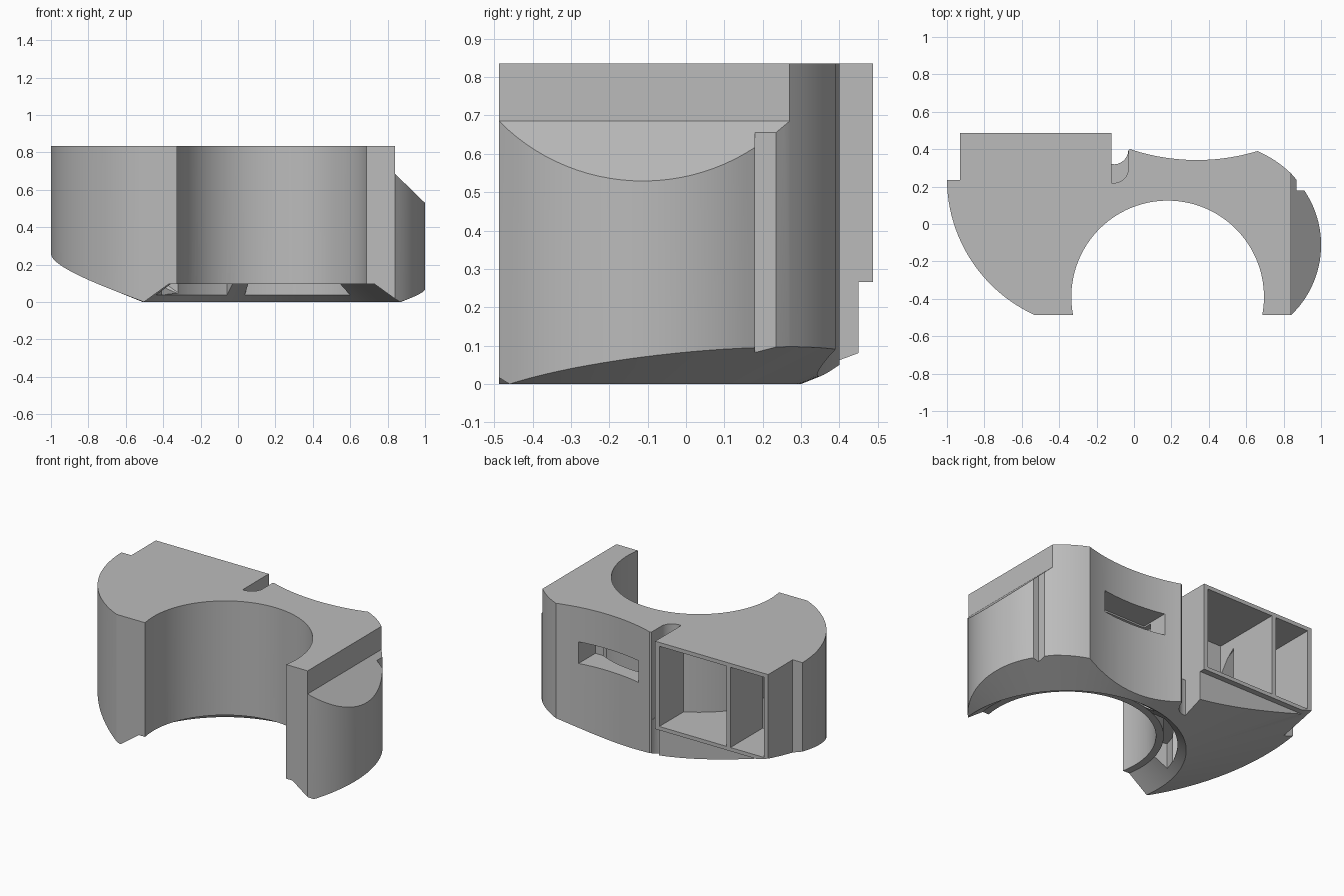
import bpy, bmesh, math
from mathutils import Vector

if "Cube" in bpy.data.objects:
    bpy.data.objects.remove(bpy.data.objects["Cube"], do_unlink=True)

BORE = Vector((0.18, -0.39))
BORE_R = 0.515
HEIGHT = 0.835

grey = bpy.data.materials.new("plain grey")
grey.use_nodes = True
grey.diffuse_color = (0.5, 0.5, 0.5, 1)
grey.node_tree.nodes["Principled BSDF"].inputs["Base Color"].default_value = (0.5, 0.5, 0.5, 1)


def make(name, bm):
    bmesh.ops.recalc_face_normals(bm, faces=bm.faces)
    mesh = bpy.data.meshes.new(name)
    bm.to_mesh(mesh)
    bm.free()
    obj = bpy.data.objects.new(name, mesh)
    bpy.context.collection.objects.link(obj)
    mesh.materials.append(grey)
    return obj


def arc(center, r, a0, a1, n=32):
    angles = [math.radians(a0 + (a1 - a0) * i / n) for i in range(n + 1)]
    return [(center[0] + r * math.cos(a), center[1] + r * math.sin(a)) for a in angles]


def arc3(a, b, c, n=24):
    """Arc from a through b to c."""
    (ax, ay), (bx, by), (cx, cy) = a, b, c
    d = 2 * (ax * (by - cy) + bx * (cy - ay) + cx * (ay - by))
    sa, sb, sc = ax * ax + ay * ay, bx * bx + by * by, cx * cx + cy * cy
    o = Vector(((sa * (by - cy) + sb * (cy - ay) + sc * (ay - by)) / d,
                (sa * (cx - bx) + sb * (ax - cx) + sc * (bx - ax)) / d))
    va, vc = Vector(a) - o, Vector(c) - o
    start = math.atan2(va.y, va.x)
    sweep = math.atan2(va.x * vc.y - va.y * vc.x, va.dot(vc))
    pts = arc(o, va.length, math.degrees(start), math.degrees(start + sweep), n)
    return [a] + pts[1:-1] + [c]


def prism(name, outline, z0, z1):
    bm = bmesh.new()
    face = bm.faces.new([bm.verts.new((x, y, z0)) for x, y in outline])
    up = bmesh.ops.extrude_face_region(bm, geom=[face])["geom"]
    bmesh.ops.translate(bm, verts=[v for v in up if isinstance(v, bmesh.types.BMVert)],
                        vec=(0, 0, z1 - z0))
    return make(name, bm)


def box(name, x0, x1, y0, y1, z0, z1):
    return prism(name, [(x0, y0), (x1, y0), (x1, y1), (x0, y1)], z0, z1)


def hull(name, points):
    bm = bmesh.new()
    for p in points:
        bm.verts.new(p)
    bmesh.ops.convex_hull(bm, input=bm.verts)
    return make(name, bm)


def lathe(name, profile, steps=128):
    """Closed solid turned about the bore axis; first and last points lie on it."""
    bm = bmesh.new()
    vs = [bm.verts.new((BORE.x + r, BORE.y, z)) for r, z in profile]
    edges = [bm.edges.new(p) for p in zip(vs, vs[1:])]
    bmesh.ops.spin(bm, geom=vs + edges, cent=(BORE.x, BORE.y, 0), axis=(0, 0, 1),
                   angle=math.tau, steps=steps)
    bmesh.ops.remove_doubles(bm, verts=bm.verts, dist=0.0001)
    return make(name, bm)


def cut(target, cutter):
    cutter.hide_render = True
    mod = target.modifiers.new("cut", "BOOLEAN")
    mod.operation, mod.solver, mod.object = "DIFFERENCE", "EXACT", cutter
    bpy.context.view_layer.objects.active = target
    bpy.ops.object.modifier_apply(modifier=mod.name)
    bpy.data.objects.remove(cutter, do_unlink=True)


def ring_sector(name, a0, a1, z0, z1):
    return prism(name, arc(BORE, 0.56, a0, a1) + arc(BORE, 0.64, a1, a0), z0, z1)


# Main body outline, counter-clockwise from the front right foot
outline = arc3((0.84, -0.487), (1.0, -0.13), (0.91, 0.18))
outline += [(0.87, 0.18), (0.87, 0.235)]
outline += arc3((0.84, 0.27), (0.76, 0.335), (0.66, 0.39), 8)
outline += arc3((0.66, 0.39), (0.34, 0.342), (-0.02, 0.40))[1:]
outline += arc3((-0.03, 0.395), (-0.055, 0.34), (-0.12, 0.32), 8)
outline += [(-0.12, 0.487), (-0.93, 0.487), (-0.93, 0.235)]
outline += arc3((-1.0, 0.235), (-0.867, -0.2), (-0.53, -0.487))
outline += arc(BORE, BORE_R, 190.8, -10.8, 64)
body = prism("duct_body", outline, -0.05, HEIGHT)

# Conical underside with a chamfer around the bore
cut(body, lathe("underside", [(0, -0.3), (2, -0.3), (2, 0.524), (0.69, 0),
                              (0.56, 0.095), (0, 0.095)]))

# Sloped shoulder on the right
cut(body, hull("shoulder", [(x, y, z) for y in (-0.6, 0.3)
                            for x, z in ((0.84, 0.685), (1.1, 0.432), (1.1, 0.9), (0.84, 0.9))]))

# Step under the fan box, and the clip groove beside it
cut(body, box("box_step", -1.1, -0.07, 0.45, 0.6, -0.1, 0.266))
groove = arc3((-0.12, 0.22), (-0.05, 0.245), (-0.03, 0.31), 10)
cut(body, prism("clip_groove", groove + [(-0.03, 0.42), (-0.12, 0.42)], 0.266, 0.9))

# Large cell of the fan box, ending on a curved wall around the bore
wall = [p for p in arc(BORE, 0.71, 144, 117.7, 20)]
cell = [(-0.15, 0.6), (-0.63, 0.6), (-0.63, wall[0][1])] + wall
cut(body, prism("large_cell", cell, 0.29, 0.81))

# Small cell, leading down to the slot round the bore
mouth = [(x, y, z) for x in (-0.90, -0.66) for z in (0.29, 0.81) for y in (0.15, 0.6)]
cut(body, hull("small_cell", mouth))
throat = [(x, 0.16, z) for x in (-0.89, -0.67) for z in (0.30, 0.80)]
outlet = [(x, y, z) for x, y in ((-0.30, 0.0), (-0.46, -0.2)) for z in (0.035, 0.3)]
cut(body, hull("small_cell_duct", throat + outlet))
cut(body, ring_sector("left_slot", 112, 165, 0.03, 0.2))

# Rear window and its duct down to the bore
cut(body, ring_sector("rear_slot", 49, 103, 0.03, 0.6))
cut(body, box("rear_window", 0.08, 0.52, 0.185, 0.5, 0.47, 0.61))

# Smooth the curved walls and keep edges crisp
for obj in bpy.context.selected_objects:
    obj.select_set(False)
body.select_set(True)
bpy.context.view_layer.objects.active = body
bpy.ops.object.shade_smooth_by_angle(angle=math.radians(25))
